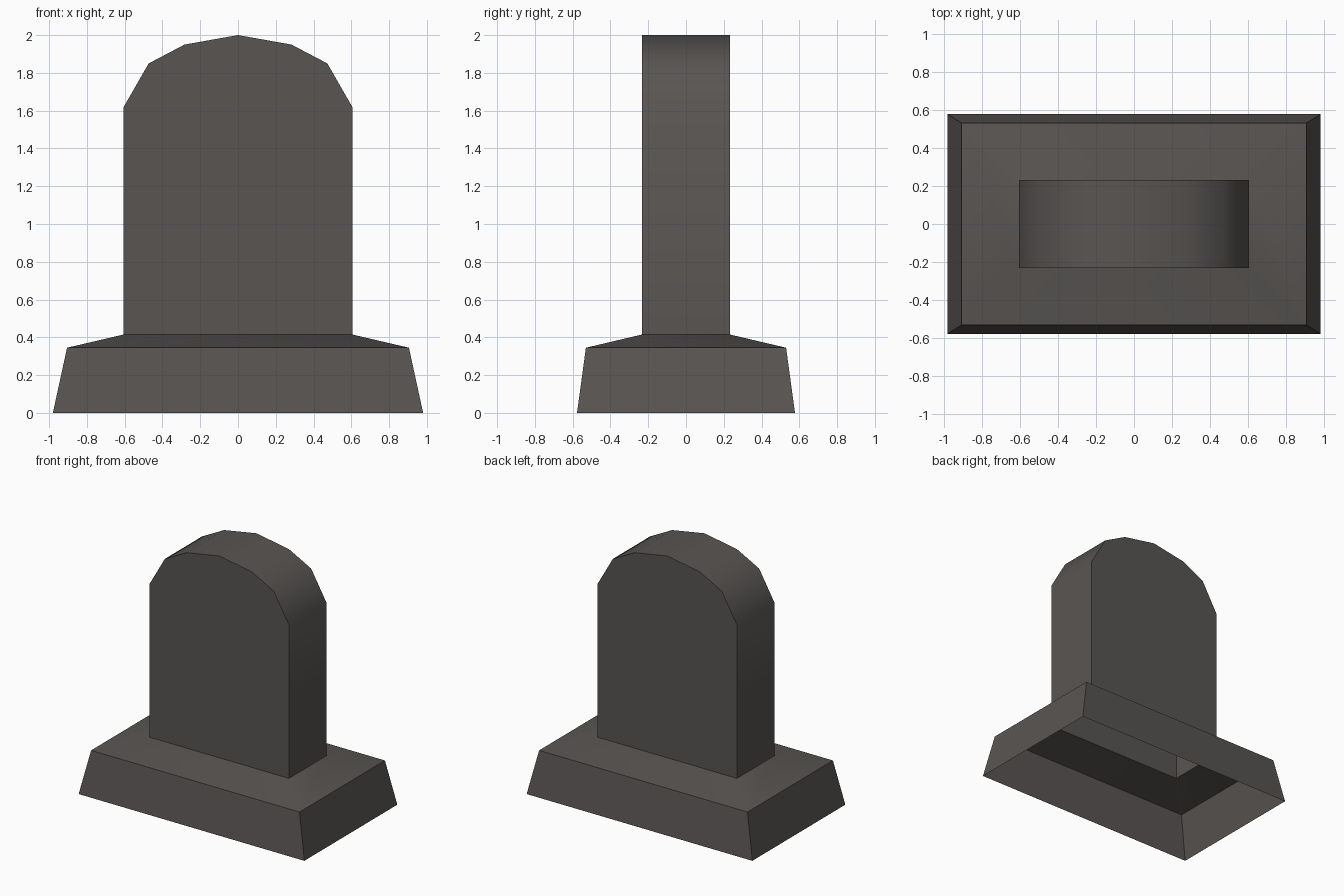
import bpy, bmesh, math

if "Cube" in bpy.data.objects:
    bpy.data.objects.remove(bpy.data.objects["Cube"])

stone = bpy.data.materials.new("dark grey stone")
stone.diffuse_color = (0.098, 0.090, 0.085, 1)
stone.use_nodes = True
stone.node_tree.nodes["Principled BSDF"].inputs["Base Color"].default_value = stone.diffuse_color

bm = bmesh.new()

def rect(hx, hy, z):
    return [bm.verts.new((x * hx, y * hy, z)) for x, y in ((-1, -1), (1, -1), (1, 1), (-1, 1))]

def bridge(a, b):
    for i in range(4):
        j = (i + 1) % 4
        bm.faces.new((a[i], a[j], b[j], b[i]))

# plinth: open underneath, tapered sides and a shallow sloping top
HX, HY = 0.605, 0.232
foot, shoulder, neck = rect(0.98, 0.577, 0), rect(0.905, 0.53, 0.345), rect(HX, HY, 0.415)
bridge(foot, shoulder)
bridge(shoulder, neck)

# slab: rounded outline from right to left, hollow and joined to the plinth
half = [(HX, 1.62), (0.473, 1.85), (0.283, 1.95)]
arch = half + [(0, 2.0)] + [(-x, z) for x, z in reversed(half)]
front = [neck[1]] + [bm.verts.new((x, -HY, z)) for x, z in arch] + [neck[0]]
back = [neck[2]] + [bm.verts.new((x, HY, z)) for x, z in arch] + [neck[3]]
bm.faces.new(front)
bm.faces.new(back[::-1])
for i in range(len(front) - 1):
    bm.faces.new((front[i], back[i], back[i + 1], front[i + 1]))

bmesh.ops.recalc_face_normals(bm, faces=bm.faces)
mesh = bpy.data.meshes.new("headstone")
bm.to_mesh(mesh)
bm.free()
mesh.materials.append(stone)
obj = bpy.data.objects.new("headstone", mesh)
bpy.context.collection.objects.link(obj)
bpy.context.view_layer.objects.active = obj
obj.select_set(True)
bpy.ops.object.shade_smooth_by_angle(angle=math.radians(40))
